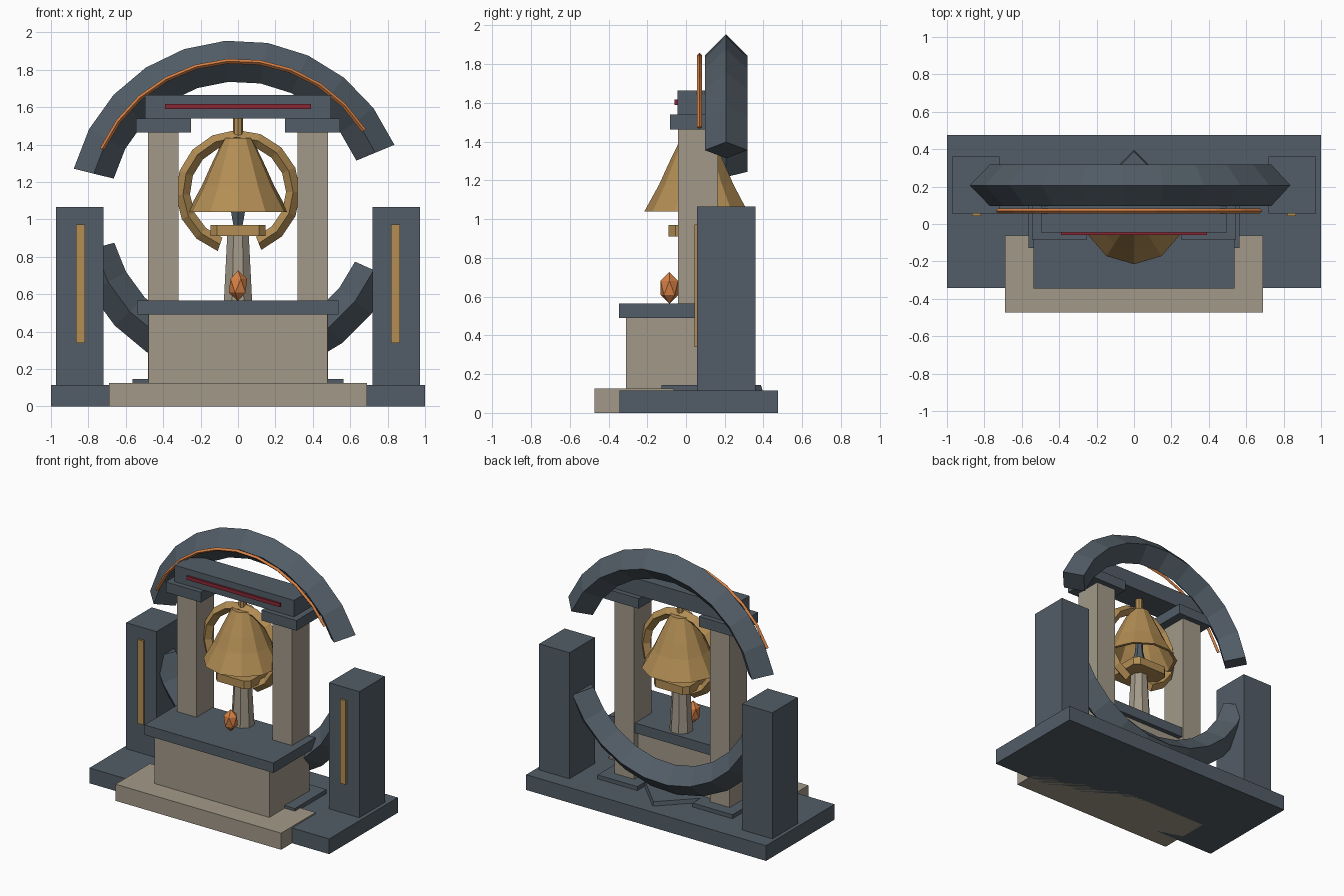
import bpy, bmesh
from math import sin, cos, pi, radians

if "Cube" in bpy.data.objects:
    bpy.data.objects.remove(bpy.data.objects["Cube"])


def material(name, rgb):
    m = bpy.data.materials.new(name)
    m.diffuse_color = (*rgb, 1)
    m.use_nodes = True
    m.node_tree.nodes["Principled BSDF"].inputs["Base Color"].default_value = m.diffuse_color
    return m


SLATE = material("slate", (0.085, 0.11, 0.135))
STONE = material("stone", (0.36, 0.32, 0.25))
GOLD = material("gold", (0.45, 0.27, 0.09))
COPPER = material("copper", (0.68, 0.22, 0.06))
RED = material("red", (0.25, 0.02, 0.035))
CY = 0.057  # depth of the bell axis


def finish(name, bm, mat):
    bmesh.ops.recalc_face_normals(bm, faces=bm.faces[:])
    me = bpy.data.meshes.new(name)
    bm.to_mesh(me)
    bm.free()
    me.materials.append(mat)
    ob = bpy.data.objects.new(name, me)
    bpy.context.collection.objects.link(ob)
    return ob


def box(name, x, y, z, mat, chamfer=0):
    bm = bmesh.new()
    bmesh.ops.create_cube(bm, size=1)
    for v in bm.verts:
        for i, (a, b) in enumerate((x, y, z)):
            v.co[i] = (a + b) / 2 + v.co[i] * (b - a)
    if chamfer:
        upright = [e for e in bm.edges if abs(e.verts[0].co.z - e.verts[1].co.z) > 1e-4]
        bmesh.ops.bevel(bm, geom=upright, offset=chamfer, segments=1, affect='EDGES')
    return finish(name, bm, mat)


def pair(name, x, y, z, mat):
    box(name + "_right", x, y, z, mat)
    box(name + "_left", (-x[1], -x[0]), y, z, mat)


def lathe(name, profile, sides, mat, y=CY, closed=False, phase=-pi / 2):
    """Spin (radius, z) points about a vertical axis; open profiles get capped ends."""
    bm = bmesh.new()
    rings = [[bm.verts.new((r * cos(phase + 2 * pi * k / sides),
                            y + r * sin(phase + 2 * pi * k / sides), z))
              for k in range(sides)] for r, z in profile]
    pairs = list(zip(rings, rings[1:]))
    for a, b in pairs:
        for k in range(sides):
            n = (k + 1) % sides
            bm.faces.new((a[k], a[n], b[n], b[k]))
    bm.faces.new(rings[0])
    bm.faces.new(rings[-1])
    return finish(name, bm, mat)


def arc(name, radius, thick, start, end, segs, y, z, mat):
    """Diamond-section bar bent along an arc in the xz plane."""
    bm = bmesh.new()
    rings = []
    for i in range(segs + 1):
        t = radians(start + (end - start) * i / segs)
        rings.append([bm.verts.new(((radius + dr) * cos(t), y + dy, z + (radius + dr) * sin(t)))
                      for dr, dy in ((thick, 0), (0, thick), (-thick, 0), (0, -thick))])
    for a, b in zip(rings, rings[1:]):
        for k in range(4):
            n = (k + 1) % 4
            bm.faces.new((a[k], a[n], b[n], b[k]))
    bm.faces.new(rings[0])
    bm.faces.new(rings[-1])
    return finish(name, bm, mat)


# Base, step and altar
box("base", (-1, 1), (-0.342, 0.475), (0, 0.115), SLATE)
box("front_step", (-0.69, 0.69), (-0.472, -0.062), (0, 0.125), STONE)
box("altar_body", (-0.478, 0.478), (-0.31, 0.12), (0.11, 0.49), STONE)
box("altar_slab", (-0.538, 0.538), (-0.346, 0.155), (0.49, 0.565), SLATE)
lathe("foot_plate_centre", [(0.34, 0.11), (0.33, 0.145)], 4, SLATE)

# Inner pillars with feet, caps and lintel
pair("pillar_foot", (0.23, 0.563), (-0.127, 0.25), (0.11, 0.145), SLATE)
pair("pillar", (0.317, 0.48), (-0.042, 0.165), (0.14, 1.465), STONE)
pair("pillar_cap", (0.252, 0.545), (-0.082, 0.205), (1.463, 1.54), SLATE)
box("lintel", (-0.498, 0.498), (-0.045, 0.168), (1.54, 1.665), SLATE)
box("lintel_inlay", (-0.39, 0.39), (-0.059, -0.04), (1.59, 1.617), RED)

# Outer towers with inlays
pair("tower", (0.72, 0.972), (0.057, 0.36), (0.11, 1.065), SLATE)
pair("tower_inlay", (0.819, 0.867), (0.043, 0.065), (0.34, 0.972), GOLD)

# Broken great ring with front trim
arc("ring_upper", 0.795, 0.11, 22.5, 166, 10, 0.207, 1.052, SLATE)
arc("ring_lower", 0.795, 0.11, 195, 336, 10, 0.207, 1.052, SLATE)
arc("ring_trim", 0.795, 0.013, 32, 156, 10, 0.07, 1.052, COPPER)

# Bell, hanger, hoop and clapper
lathe("bell", [(0.05, 1.405), (0.13, 1.28), (0.175, 1.18), (0.25, 1.04), (0.272, 1.04),
               (0.195, 1.18), (0.15, 1.28), (0.075, 1.435)], 11, GOLD)
lathe("bell_hanger", [(0.028, 1.42), (0.028, 1.56)], 8, GOLD)
arc("bell_hoop", 0.295, 0.038, -68, 251, 14, CY, 1.145, GOLD)
lathe("clapper", [(0.025, 0.95), (0.045, 1.05), (0.03, 1.11), (0.015, 1.4)], 6, SLATE)

# Post with collar under the bell
lathe("post", [(0.085, 0.5), (0.06, 0.96)], 8, STONE, phase=pi / 8)
box("post_collar", (-0.147, 0.147), (-0.09, 0.204), (0.91, 0.97), GOLD, chamfer=0.035)

# Faceted flame on the altar
bm = bmesh.new()
bmesh.ops.create_icosphere(bm, subdivisions=1, radius=1)
for v in bm.verts:
    v.co = (v.co.x * 0.055, -0.086 + v.co.y * 0.053, 0.645 + v.co.z * 0.082)
finish("flame", bm, COPPER)
